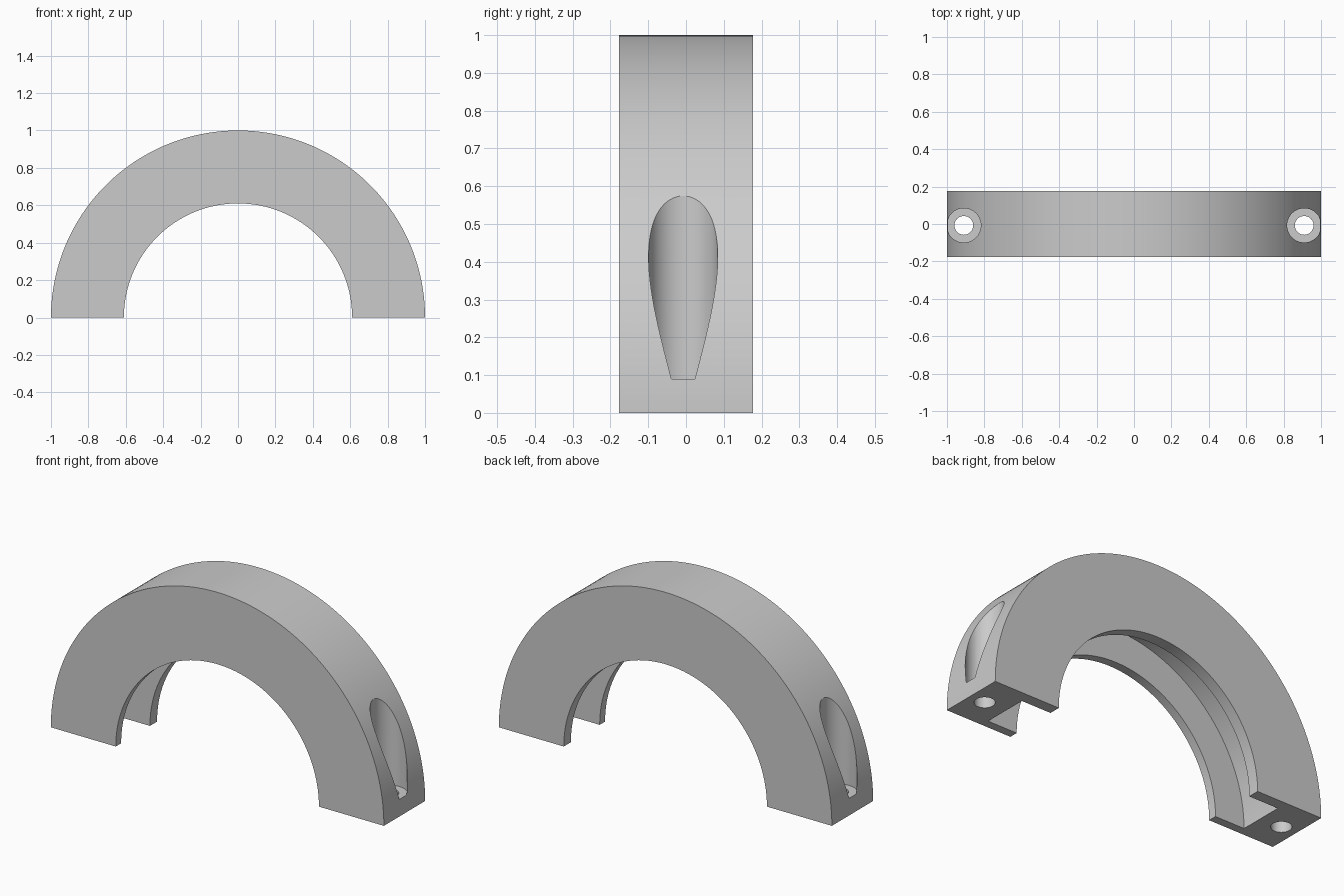
import bpy
import bmesh
from math import pi, radians
from mathutils import Matrix, Vector

if "Cube" in bpy.data.objects:
    bpy.data.objects.remove(bpy.data.objects["Cube"], do_unlink=True)

OUTER, INNER, GROOVE = 1.0, 0.61, 0.785   # radii of the half ring
HALF = 0.177                              # half thickness
OFF = -0.0075                             # groove and bolt holes sit slightly forward
GROOVE_HALF = 0.1235
BOLT_X, BOLT_R, HEAD_R, SEAT_Z = 0.91, 0.05, 0.0915, 0.09

grey = bpy.data.materials.new("light_grey")
grey.use_nodes = True
colour = (0.6, 0.6, 0.6, 1)
grey.diffuse_color = colour
grey.node_tree.nodes["Principled BSDF"].inputs["Base Color"].default_value = colour


def add_object(name, bm):
    bmesh.ops.recalc_face_normals(bm, faces=bm.faces)
    mesh = bpy.data.meshes.new(name)
    bm.to_mesh(mesh)
    bm.free()
    mesh.materials.append(grey)
    obj = bpy.data.objects.new(name, mesh)
    bpy.context.collection.objects.link(obj)
    return obj


def cylinder_cutter(name, x, radius, bottom, top):
    bm = bmesh.new()
    place = Matrix.Translation((x, OFF, (bottom + top) / 2))
    bmesh.ops.create_cone(bm, cap_ends=True, segments=64, radius1=radius,
                          radius2=radius, depth=top - bottom, matrix=place)
    cutter = add_object(name, bm)
    cutter.hide_render = True
    return cutter


# Half ring: a C-shaped section spun through half a turn
bm = bmesh.new()
front, back = OFF - GROOVE_HALF, OFF + GROOVE_HALF
section = [(OUTER, -HALF), (OUTER, HALF), (INNER, HALF), (INNER, back),
           (GROOVE, back), (GROOVE, front), (INNER, front), (INNER, -HALF)]
foot = bm.faces.new([bm.verts.new((r, y, 0)) for r, y in section])
bmesh.ops.spin(bm, geom=[foot] + foot.edges[:] + foot.verts[:], cent=Vector(),
               axis=(0, -1, 0), angle=pi, steps=128, use_duplicate=False)
if not any(f.calc_center_median().x > 0 and abs(f.normal.z) > 0.99
           and len(f.verts) == len(section) for f in bm.faces):
    # Close the starting foot if the spin has consumed its face
    edges = [e for e in bm.edges if e.is_boundary]
    bmesh.ops.holes_fill(bm, edges=edges, sides=0)
clamp = add_object("half_ring_clamp", bm)

# Bolt holes and the pockets for the bolt heads on both feet
cutters = []
for side, x in (("left", BOLT_X), ("right", -BOLT_X)):
    cutters.append(cylinder_cutter(side + "_bolt_hole", x, BOLT_R, -0.1, 0.5))
    cutters.append(cylinder_cutter(side + "_head_pocket", x, HEAD_R, SEAT_Z, 0.8))

bpy.ops.object.select_all(action="DESELECT")
clamp.select_set(True)
bpy.context.view_layer.objects.active = clamp
for cutter in cutters:
    mod = clamp.modifiers.new(cutter.name, "BOOLEAN")
    mod.operation = "DIFFERENCE"
    mod.solver = "EXACT"
    mod.object = cutter
    bpy.ops.object.modifier_apply(modifier=mod.name)
    bpy.data.objects.remove(cutter, do_unlink=True)

bpy.ops.object.shade_smooth_by_angle(angle=radians(30))
